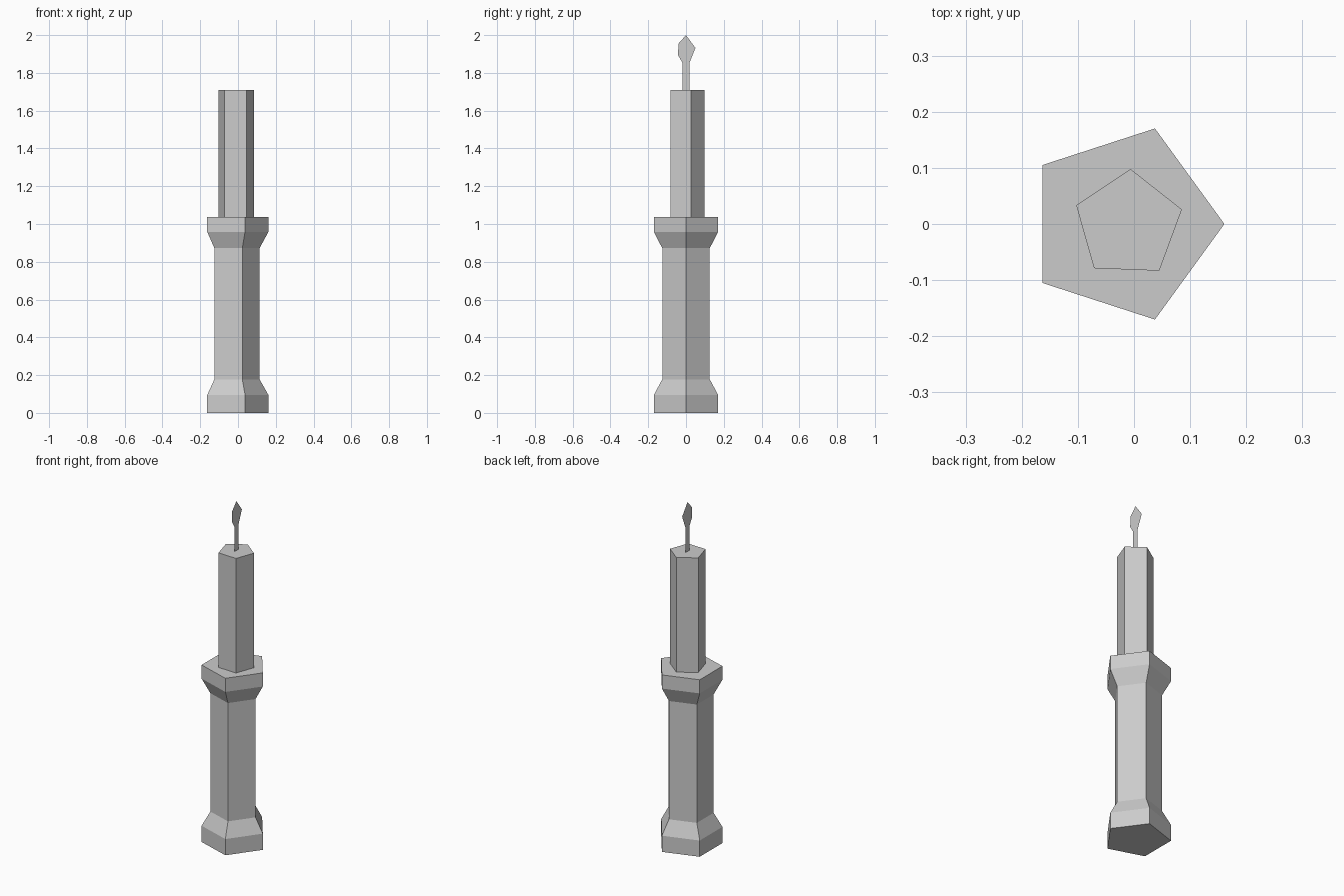
import bpy, bmesh
from math import cos, sin, radians, tau

if "Cube" in bpy.data.objects:
    bpy.data.objects.remove(bpy.data.objects["Cube"])


def make_object(name, bm):
    mesh = bpy.data.meshes.new(name)
    bm.to_mesh(mesh)
    bm.free()
    obj = bpy.data.objects.new(name, mesh)
    bpy.context.collection.objects.link(obj)
    return obj


def prism(name, profile, centre, turn=0, sides=5):
    """Stack of polygon rings from (radius, z) pairs, capped at both ends."""
    bm = bmesh.new()
    rings = [[bm.verts.new((centre[0] + r * cos(turn + tau * i / sides),
                            centre[1] + r * sin(turn + tau * i / sides), z))
              for i in range(sides)] for r, z in profile]
    for low, high in zip(rings, rings[1:]):
        for i in range(sides):
            j = (i + 1) % sides
            bm.faces.new((low[i], low[j], high[j], high[i]))
    bm.faces.new(rings[0][::-1])
    bm.faces.new(rings[-1])
    return make_object(name, bm)


# Five-sided holder with flared foot and rim
prism("candle_holder",
      [(0.179, 0), (0.179, 0.095), (0.132, 0.178),
       (0.132, 0.872), (0.179, 0.958), (0.179, 1.038)],
      centre=(-0.018, 0))

# Five-sided candle, slightly turned
prism("candle", [(0.099, 1.038), (0.099, 1.71)],
      centre=(-0.01, -0.001), turn=radians(15.8))

# Flat wick and flame cut-out, edge-on to the front
bm = bmesh.new()
outline = [(-0.018, 1.71), (0.018, 1.71), (0.018, 1.853), (0.05, 1.932),
           (0, 2.0), (-0.039, 1.956), (-0.043, 1.895), (-0.018, 1.853)]
v = [bm.verts.new((-0.01, y, z)) for y, z in outline]
bm.faces.new((v[0], v[1], v[2], v[7]))
bm.faces.new(v[2:])
make_object("wick_and_flame", bm)
